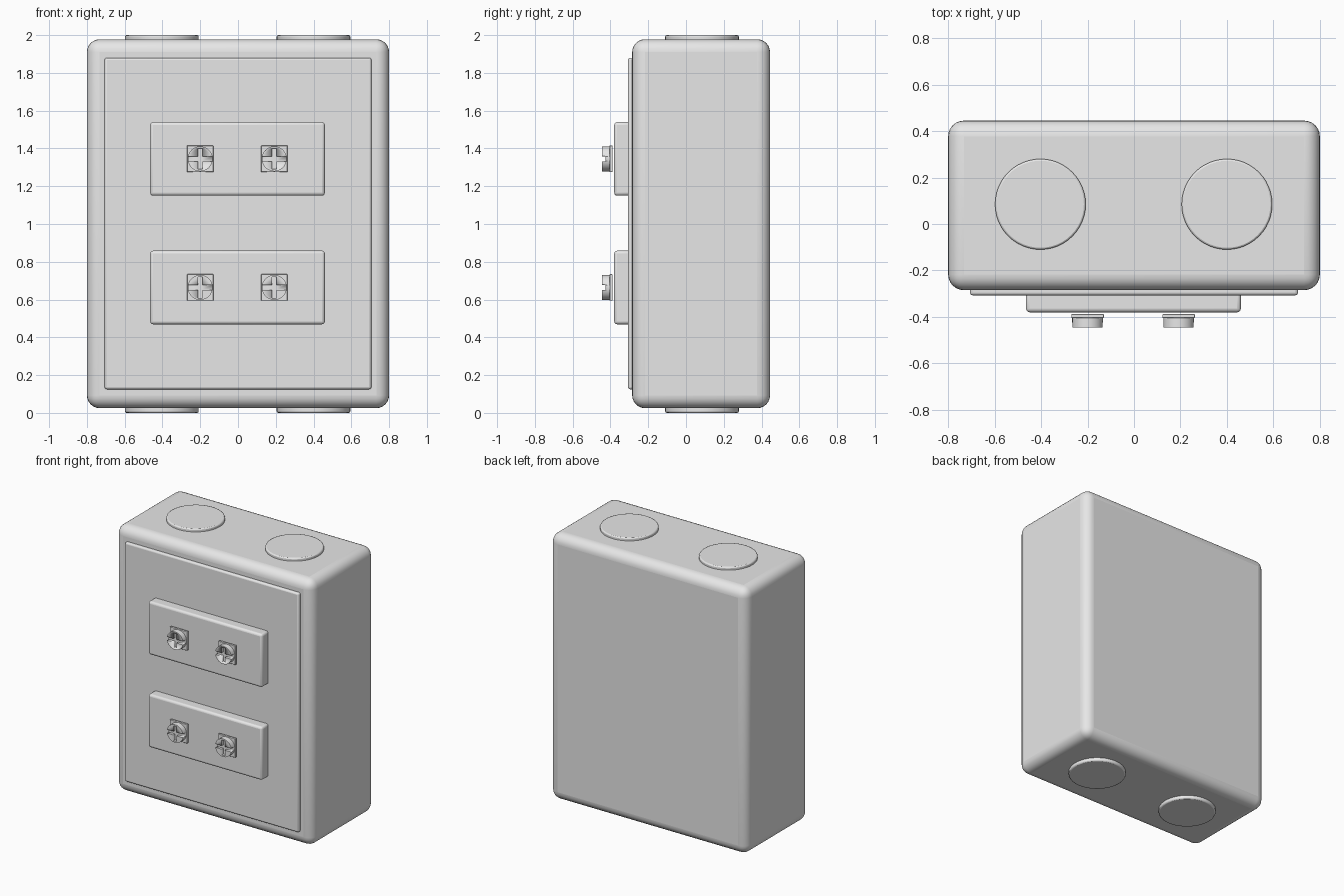
import bpy
import bmesh
import math
from mathutils import Matrix, Vector

cube = bpy.data.objects.get("Cube")
if cube:
    bpy.data.objects.remove(cube, do_unlink=True)

grey = bpy.data.materials.new("light_grey")
grey.use_nodes = True
grey.diffuse_color = (0.8, 0.8, 0.8, 1)
grey.node_tree.nodes["Principled BSDF"].inputs["Base Color"].default_value = (0.8, 0.8, 0.8, 1)


def finish(name, bm, bevel=0, segments=3):
    """Turn a bmesh into a grey object with rounded, smoothly shaded edges."""
    mesh = bpy.data.meshes.new(name)
    bm.to_mesh(mesh)
    bm.free()
    mesh.materials.append(grey)
    obj = bpy.data.objects.new(name, mesh)
    bpy.context.collection.objects.link(obj)
    if bevel:
        mod = obj.modifiers.new("rounding", 'BEVEL')
        mod.width = bevel
        mod.segments = segments
        mod.limit_method = 'ANGLE'
        mod.angle_limit = math.radians(40)
    bpy.ops.object.select_all(action='DESELECT')
    obj.select_set(True)
    bpy.context.view_layer.objects.active = obj
    bpy.ops.object.shade_smooth_by_angle(angle=math.radians(35))
    return obj


def box(name, low, high, bevel=0, segments=3):
    low, high = Vector(low), Vector(high)
    bm = bmesh.new()
    bmesh.ops.create_cube(bm, size=1)
    bmesh.ops.scale(bm, vec=high - low, verts=bm.verts)
    bmesh.ops.translate(bm, vec=(low + high) / 2, verts=bm.verts)
    return finish(name, bm, bevel, segments)


def disc(name, centre, radius, depth, bevel=0, along_y=False):
    bm = bmesh.new()
    turn = Matrix.Rotation(math.pi / 2, 4, 'X') if along_y else Matrix()
    bmesh.ops.create_cone(bm, cap_ends=True, segments=48, radius1=radius, radius2=radius,
                          depth=depth, matrix=Matrix.Translation(centre) @ turn)
    return finish(name, bm, bevel, 2)


def cut(target, cutter):
    mod = target.modifiers.new("slot", 'BOOLEAN')
    mod.operation = 'DIFFERENCE'
    mod.solver = 'EXACT'
    mod.object = cutter
    cutter.hide_render = True
    cutter.hide_set(True)


# Enclosure and raised front cover
box("enclosure", (-0.8, -0.285, 0.025), (0.8, 0.445, 1.978), 0.068, 6)
box("front_cover", (-0.706, -0.307, 0.125), (0.706, -0.25, 1.88), 0.012)

# Round conduit knockouts on the top and bottom
for end, z in (("top", 1.97), ("bottom", 0.03)):
    for side, x in (("right", -0.403), ("left", 0.4)):
        disc(f"{end}_knockout_{side}", (x, 0.085, z), 0.195, 0.06, 0.008)

# Terminal blocks, each with two square washers and cross-slotted screws
for level, z in (("lower", 0.664), ("upper", 1.345)):
    box(f"{level}_block", (-0.465, -0.38, z - 0.195), (0.46, -0.29, z + 0.195), 0.016)
    for side, x in (("right", -0.2), ("left", 0.192)):
        tag = f"{level}_{side}"
        box(f"{tag}_washer", (x - 0.07, -0.405, z - 0.07), (x + 0.07, -0.388, z + 0.07), 0.003, 2)
        screw = disc(f"{tag}_screw", (x, -0.423, z), 0.066, 0.044, along_y=True)
        for axis, w, h in (("horizontal", 0.08, 0.013), ("vertical", 0.013, 0.055)):
            cut(screw, box(f"{tag}_{axis}_cutter", (x - w, -0.46, z - h), (x + w, -0.425, z + h)))
